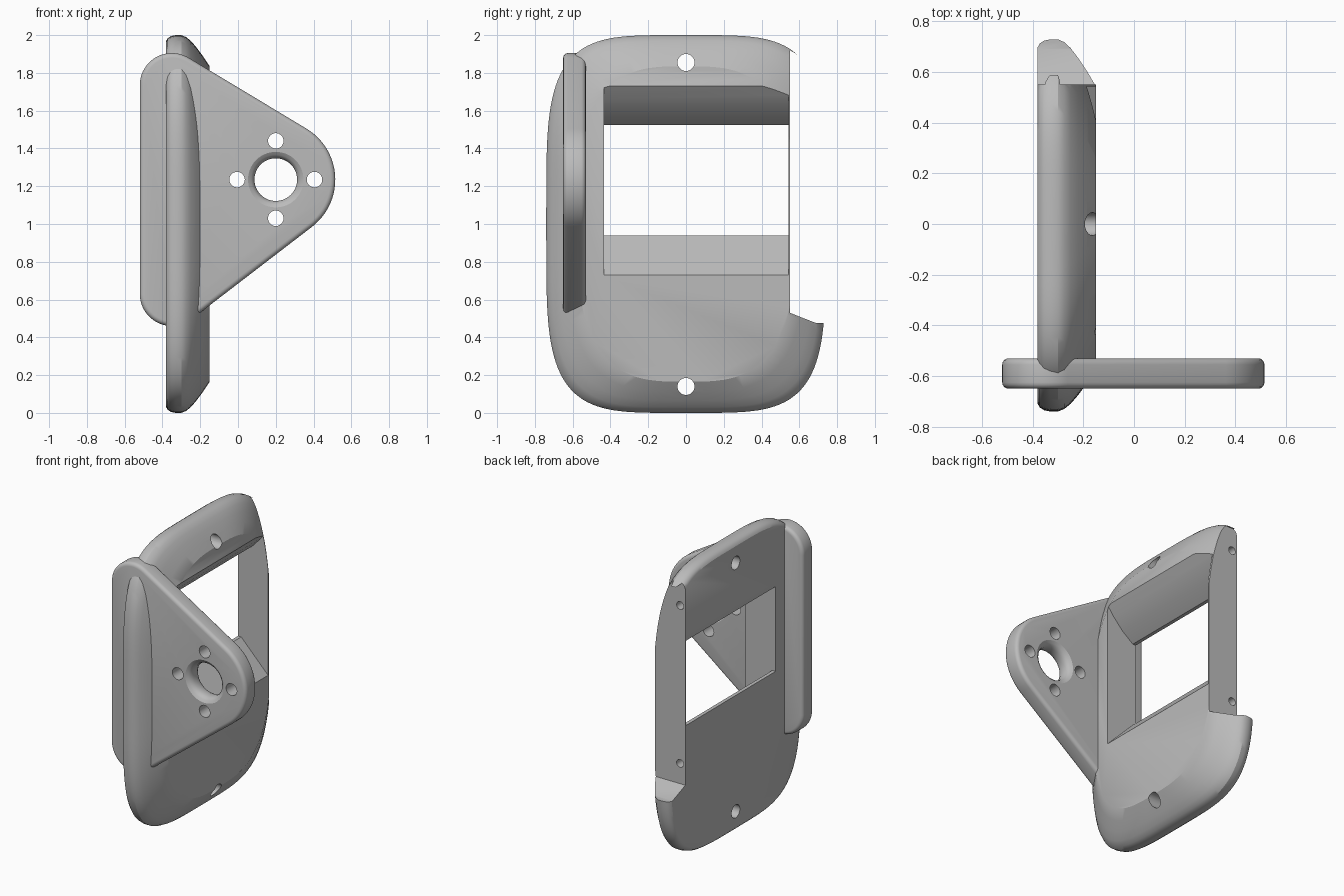
import bpy, bmesh
from math import sin, cos, pi, radians, copysign, asin, atan2, hypot
from mathutils import Vector

old = bpy.data.objects.get("Cube")
if old:
    bpy.data.objects.remove(old, do_unlink=True)

grey = bpy.data.materials.new("plain_grey")
grey.use_nodes = True
GREY = (0.5, 0.5, 0.5, 1)
grey.diffuse_color = GREY
grey.node_tree.nodes["Principled BSDF"].inputs["Base Color"].default_value = GREY


def loft(name, rings):
    """Closed solid through rings of equal point count, capped at both ends."""
    bm = bmesh.new()
    loops = [[bm.verts.new(p) for p in ring] for ring in rings]
    n = len(loops[0])
    for a, b in zip(loops, loops[1:]):
        for i in range(n):
            j = (i + 1) % n
            bm.faces.new((a[i], a[j], b[j], b[i]))
    bm.faces.new(loops[0])
    bm.faces.new(loops[-1])
    bmesh.ops.recalc_face_normals(bm, faces=bm.faces)
    mesh = bpy.data.meshes.new(name)
    bm.to_mesh(mesh)
    bm.free()
    mesh.materials.append(grey)
    obj = bpy.data.objects.new(name, mesh)
    bpy.context.collection.objects.link(obj)
    return obj


def prism(name, points, axis, lo, hi):
    """Extrude a 2D outline along x (points are y,z) or y (points are x,z)."""
    def place(p, t):
        return Vector((t, p[0], p[1]) if axis == "x" else (p[0], t, p[1]))
    return loft(name, [[place(p, t) for p in points] for t in (lo, hi)])


def circle(u, v, r, n=40, start=0.0, end=2 * pi, closed=True):
    steps = n if closed else n - 1
    return [(u + r * cos(start + (end - start) * i / steps),
             v + r * sin(start + (end - start) * i / steps)) for i in range(n)]


def apply(obj, mod):
    bpy.ops.object.select_all(action="DESELECT")
    bpy.context.view_layer.objects.active = obj
    obj.select_set(True)
    bpy.ops.object.modifier_apply(modifier=mod.name)


def cut(obj, cutter):
    cutter.hide_render = True
    mod = obj.modifiers.new("cut", "BOOLEAN")
    mod.operation, mod.solver, mod.object = "DIFFERENCE", "EXACT", cutter
    apply(obj, mod)
    bpy.data.objects.remove(cutter, do_unlink=True)


def smooth(obj):
    bpy.ops.object.select_all(action="DESELECT")
    bpy.context.view_layer.objects.active = obj
    obj.select_set(True)
    bpy.ops.object.shade_smooth_by_angle(angle=radians(28))


# Shell: rounded-rectangle sections, flat back and domed front rim
def section(x, inset, power, n=128):
    ring = []
    for i in range(n):
        c, s = cos(2 * pi * i / n), sin(2 * pi * i / n)
        y = copysign(abs(c) ** (2 / power), c) * (0.74 - inset)
        z = copysign(abs(s) ** (2 / power), s) * (1 - inset)
        ring.append(Vector((x, y, 1 + z)))
    return ring


rim = [(-0.38, 0.03, 4.3), (-0.372, 0.016, 4.3), (-0.355, 0.005, 4.3),
       (-0.33, 0, 4.3), (-0.30, 0, 4.3), (-0.275, 0.01, 4.2),
       (-0.25, 0.03, 4.0), (-0.22, 0.065, 3.7), (-0.185, 0.112, 3.4),
       (-0.15, 0.165, 3.1)]
shell = loft("shell", [section(*r) for r in rim])

# Side recess with slanted lower lip and a small upper lip
cut(shell, prism("recess_cutter", [(0.55, 0.53), (0.6, 0.51), (0.69, 0.475), (0.9, 0.475),
                                   (0.9, 1.89), (0.6, 1.89), (0.55, 1.92)], "x", -0.6, 0.1))
# Window flaring towards the front, leaving a thin side wall
cut(shell, prism("window_cutter", [(-0.5, 0.94), (-0.5, 1.525), (-0.355, 1.525), (-0.27, 1.59),
                                   (-0.2, 1.665), (-0.15, 1.73), (-0.1, 1.8), (-0.1, 0.68),
                                   (-0.15, 0.73), (-0.355, 0.94)], "y", -0.435, 0.542))
# Screw holes through the shell and into its side wall
for z in (0.14, 1.855):
    cut(shell, prism("screw_cutter", circle(0, z, 0.045), "x", -0.6, 0.1))
for z in (0.67, 1.76):
    cut(shell, prism("side_cutter", circle(-0.34, z, 0.027, 24), "y", 0.47, 0.7))
smooth(shell)

# Mounting flange: hull around three circles
discs = [(-0.35, 1.735, 0.17), (-0.35, 0.63, 0.17), (0.2, 1.235, 0.315)]


def tangent_angle(a, b):
    """Outward normal angle of the tangent when going counter-clockwise from a to b."""
    dx, dz = b[0] - a[0], b[1] - a[1]
    return atan2(dz, dx) - pi / 2 + asin((a[2] - b[2]) / hypot(dx, dz))


outline = []
for i, d in enumerate(discs):
    start = tangent_angle(discs[i - 1], d)
    end = tangent_angle(d, discs[(i + 1) % 3])
    while end < start:
        end += 2 * pi
    outline += circle(*d, n=24, start=start, end=end, closed=False)
flange = prism("mounting_flange", outline, "y", -0.65, -0.53)
bevel = flange.modifiers.new("round", "BEVEL")
bevel.width, bevel.segments, bevel.limit_method = 0.025, 4, "ANGLE"
bevel.angle_limit = radians(50)
apply(flange, bevel)

# Centre bore with rounded mouths, ringed by four bolt holes
bore = [(-0.7, 0.147), (-0.65, 0.147), (-0.64, 0.131), (-0.63, 0.121), (-0.61, 0.113),
        (-0.57, 0.113), (-0.55, 0.121), (-0.54, 0.131), (-0.53, 0.147), (-0.48, 0.147)]
cut(flange, loft("bore_cutter", [[Vector((p[0], y, p[1])) for p in circle(0.2, 1.235, r, 56)]
                                 for y, r in bore]))
for k in range(4):
    u, v = 0.2 + 0.205 * cos(k * pi / 2), 1.235 + 0.205 * sin(k * pi / 2)
    cut(flange, prism("bolt_cutter", circle(u, v, 0.041, 32), "y", -0.8, -0.4))
smooth(flange)
